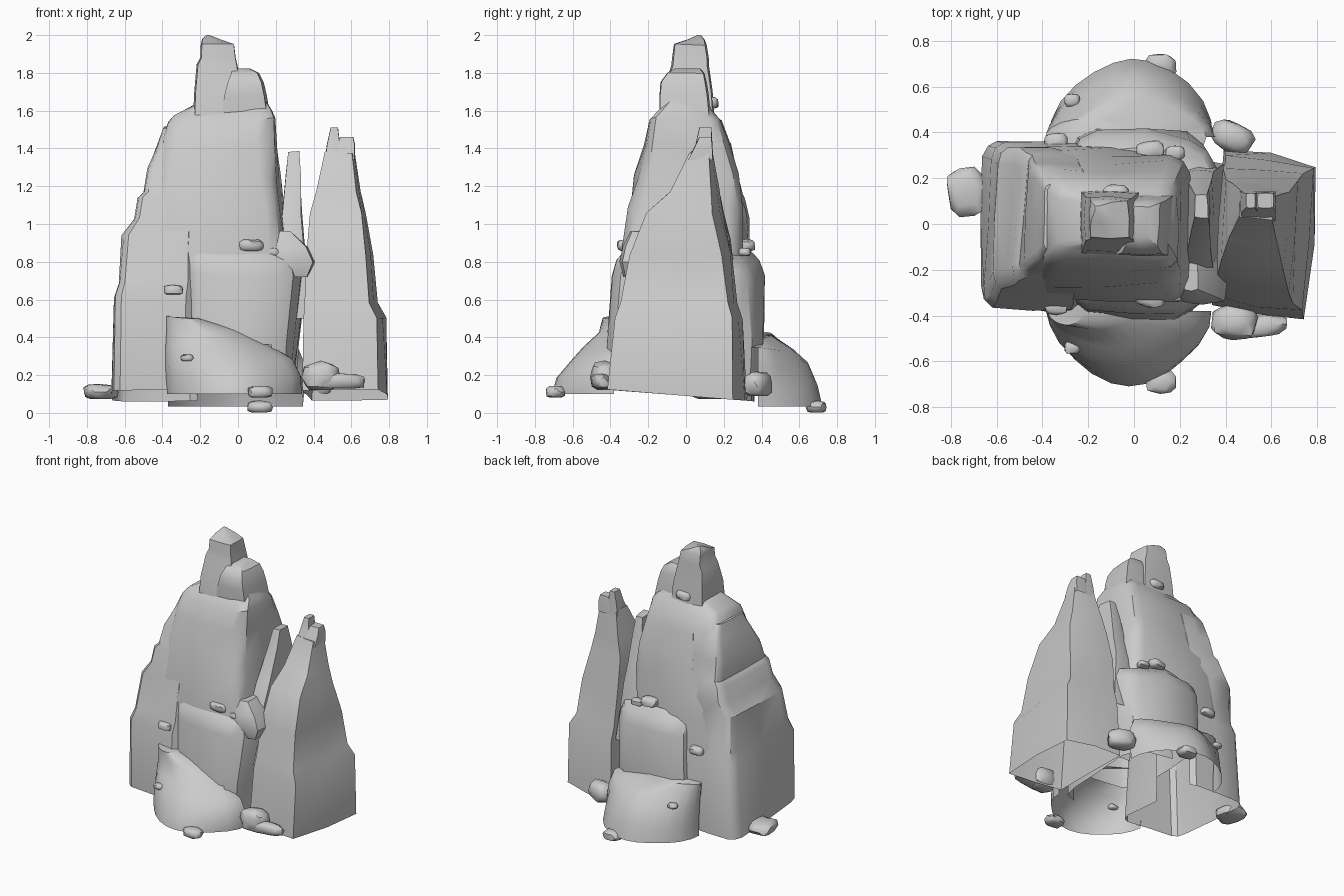
import bpy, bmesh, math, random
from mathutils import Vector, Matrix, noise

cube = bpy.data.objects.get("Cube")
if cube:
    bpy.data.objects.remove(cube, do_unlink=True)

random.seed(4)

# One plain stone colour
stone = bpy.data.materials.new("grey stone")
stone.use_nodes = True
grey = (0.6, 0.6, 0.6, 1)
stone.diffuse_color = grey
stone.node_tree.nodes["Principled BSDF"].inputs["Base Color"].default_value = grey


def finish(name, bm, angle):
    """Turn a bmesh into an object, smooth except at hard creases."""
    mesh = bpy.data.meshes.new(name)
    bm.to_mesh(mesh)
    bm.free()
    mesh.materials.append(stone)
    mesh.polygons.foreach_set("use_smooth", [True] * len(mesh.polygons))
    mesh.set_sharp_from_angle(angle=math.radians(angle))
    obj = bpy.data.objects.new(name, mesh)
    bpy.context.collection.objects.link(obj)


def signed_power(value, power):
    return math.copysign(abs(value) ** power, value)


def rock(name, sections, sides=16, square=5, rough=0.02, tilt=0.0, skew=(0, 0),
         angle=35, keep=None):
    """Loft rounded boxes (z, x range, y range) into an open-bottomed rock.
    Skew turns the sides clockwise while staying inside the ranges."""
    bm = bmesh.new()
    rings = []
    for level, (z, x0, x1, y0, y1) in enumerate(sections):
        ring = []
        half_x, half_y = (x1 - x0) / 2, (y1 - y0) / 2
        wide, deep = half_x - skew[0] * half_y, half_y - skew[1] * half_x
        for i in range(sides):
            a = 2 * math.pi * i / sides
            cx = signed_power(math.cos(a), 2 / square)
            cy = signed_power(math.sin(a), 2 / square)
            x = (x0 + x1) / 2 + wide * cx + skew[0] * half_y * cy
            y = (y0 + y1) / 2 + deep * cy - skew[1] * half_x * cx
            bump = rough * noise.noise(Vector((x * 4, y * 4, z * 3)))
            lift = bump if level else -tilt * y
            ring.append(bm.verts.new((x + cx * bump, y + cy * bump, z + lift)))
        rings.append(ring)
    for lower, upper in zip(rings, rings[1:]):
        for i in range(sides):
            j = (i + 1) % sides
            bm.faces.new((lower[i], lower[j], upper[j], upper[i]))
    bm.faces.new(rings[-1])
    if keep:
        hidden = [f for f in bm.faces if not keep(f.calc_center_median())]
        bmesh.ops.delete(bm, geom=hidden, context="FACES")
    finish(name, bm, angle)


def pebble(name, place, size, turn=0.0):
    """A flattened, slightly uneven stone."""
    bm = bmesh.new()
    bmesh.ops.create_icosphere(bm, subdivisions=2, radius=1)
    for v in bm.verts:
        v.co = Vector([signed_power(c, 0.7) for c in v.co]) * random.uniform(0.88, 1.04)
        v.co.z = max(v.co.z, -0.8)
    bm.transform(Matrix.LocRotScale(Vector(place), Matrix.Rotation(turn, 3, "Z"), Vector(size)))
    finish(name, bm, 40)


# Central tower
rock("central_tower", [
    (.55, -.5, .3, -.36, .36),
    (.85, -.49, .27, -.34, .35),
    (1.08, -.47, .25, -.31, .33),
    (1.25, -.46, .23, -.28, .29),
    (1.42, -.43, .21, -.24, .24),
    (1.55, -.39, .19, -.2, .2),
    (1.59, -.36, .17, -.15, .16),
    (1.64, -.2, .14, -.1, .12),
], square=6, rough=.03, skew=(.02, .04))

# Stepped buttress on the side of the tower
rock("side_buttress", [
    (.09, -.69, -.2, -.4, .38),
    (.6, -.655, -.2, -.38, .37),
    (.68, -.635, -.2, -.35, .35),
    (.94, -.625, -.2, -.31, .34),
    (1.03, -.56, -.2, -.29, .34),
    (1.14, -.54, -.2, -.27, .33),
    (1.17, -.51, -.2, -.26, .32),
    (1.3, -.49, -.2, -.23, .28),
    (1.42, -.44, -.2, -.19, .24),
    (1.52, -.41, -.2, -.14, .18),
], square=7, rough=.03, tilt=.08, skew=(.04, .06), keep=lambda c: c.x < -.22)

# Summit: a rounded shoulder block beside a taller peak
rock("summit_shoulder", [
    (1.56, -.1, .18, -.14, .13),
    (1.68, -.08, .16, -.14, .12),
    (1.75, -.06, .145, -.135, .11),
    (1.8, -.04, .12, -.1, .1),
    (1.825, -.03, .07, -.06, .08),
], sides=8, square=12, rough=.01, skew=(.08, 0))
rock("summit_peak", [
    (1.56, -.24, .03, -.14, .15),
    (1.7, -.23, .02, -.12, .14),
    (1.84, -.215, 0, -.075, .12),
    (1.88, -.195, -.01, -.07, .12),
    (1.95, -.195, -.02, -.06, .11),
    (1.975, -.19, -.09, .01, .1),
    (2, -.17, -.15, .06, .08),
], sides=8, square=12, rough=.01)

# Broad shoulder that shows at the front and the back
rock("middle_shoulder", [
    (.13, -.33, .33, -.45, .44),
    (.36, -.33, .34, -.44, .44),
    (.72, -.32, .38, -.41, .43),
    (.8, -.32, .36, -.38, .4),
    (.86, -.3, .27, -.32, .34),
], square=4, rough=.03, skew=(.05, .06), keep=lambda c: c.z > .36 or c.x > .1)

# Tall side spire with a forked tip
rock("side_spire", [
    (.09, .33, .81, -.44, .34),
    (.5, .34, .79, -.39, .32),
    (.58, .345, .745, -.36, .29),
    (.83, .35, .72, -.31, .25),
    (1.06, .37, .69, -.22, .2),
    (1.18, .41, .66, -.1, .18),
    (1.38, .46, .62, .01, .145),
], sides=8, square=14, rough=.02, tilt=.08, skew=(.07, .15), angle=30)
for name, left, right, top in (("spire_tip_tall", .47, .54, 1.51),
                               ("spire_tip_short", .52, .62, 1.46)):
    rock(name, [
        (1.34, left - .01, right, .01, .145),
        (1.42, left, right, .05, .14),
        (top, left + .02, right - .01, .07, .135),
    ], sides=8, square=14, rough=0)

# Thin needle between tower and spire
rock("needle", [
    (.5, .17, .4, -.26, .28),
    (.92, .21, .35, -.2, .24),
    (1.05, .23, .34, -.12, .2),
    (1.26, .25, .33, -.02, .16),
    (1.38, .265, .32, .03, .13),
], sides=8, square=12, rough=.015)

# Sloping mounds at the front and the back, higher on one side
mounds = {
    "front_mound": (-1, ((.1, .33, .7), (.18, .33, .68), (.28, .28, .61),
                         (.35, .17, .54), (.43, 0, .47), (.51, -.2, .45))),
    "back_mound": (1, ((.035, .35, .72), (.14, .35, .69), (.25, .34, .63),
                       (.33, .3, .56), (.41, .05, .46))),
}
for name, (side, levels) in mounds.items():
    rock(name, [(z, -.375, right, *sorted((side * reach, side * (.76 - reach))))
                for z, right, reach in levels],
         sides=24, square=1.75, rough=.03, angle=50, keep=lambda c: abs(c.y) > .36)

# Angular chunk leaning on the shoulder
rock("shoulder_chunk", [
    (.72, .27, .37, -.33, -.15),
    (.8, .19, .41, -.35, -.14),
    (.88, .2, .37, -.33, -.15),
    (.96, .22, .28, -.29, -.17),
], sides=8, square=6, rough=.01)

# Loose stones that have a partner at the front and the back
for side, label in ((-1, "front"), (1, "back")):
    pebble(label + "_ledge_stone_large", (.07, side * .32, .885), (.07, .045, .035), side * .2)
    pebble(label + "_ledge_stone_small", (.18, side * .31, .85), (.045, .035, .025))
    pebble(label + "_crevice_stone", (-.34, side * .36, .65), (.055, .04, .03))
    pebble(label + "_mound_stone", (-.27, side * .54, .29), (.035, .03, .02))
    pebble(label + "_foot_stone", (.115, side * .69, .07 - side * .04), (.07, .055, .035))

# Single loose stones
pebble("side_foot_stone", (-.73, .14, .11), (.09, .11, .045), .3)
pebble("spire_foot_stone_long", (.53, -.45, .165), (.15, .05, .045), .1)
pebble("spire_foot_stone_round", (.44, -.43, .19), (.1, .08, .085), -.1)
pebble("spire_back_stone", (.43, .38, .15), (.1, .07, .075), -.4)
pebble("summit_stone", (-.08, .13, 1.64), (.06, .045, .035))
